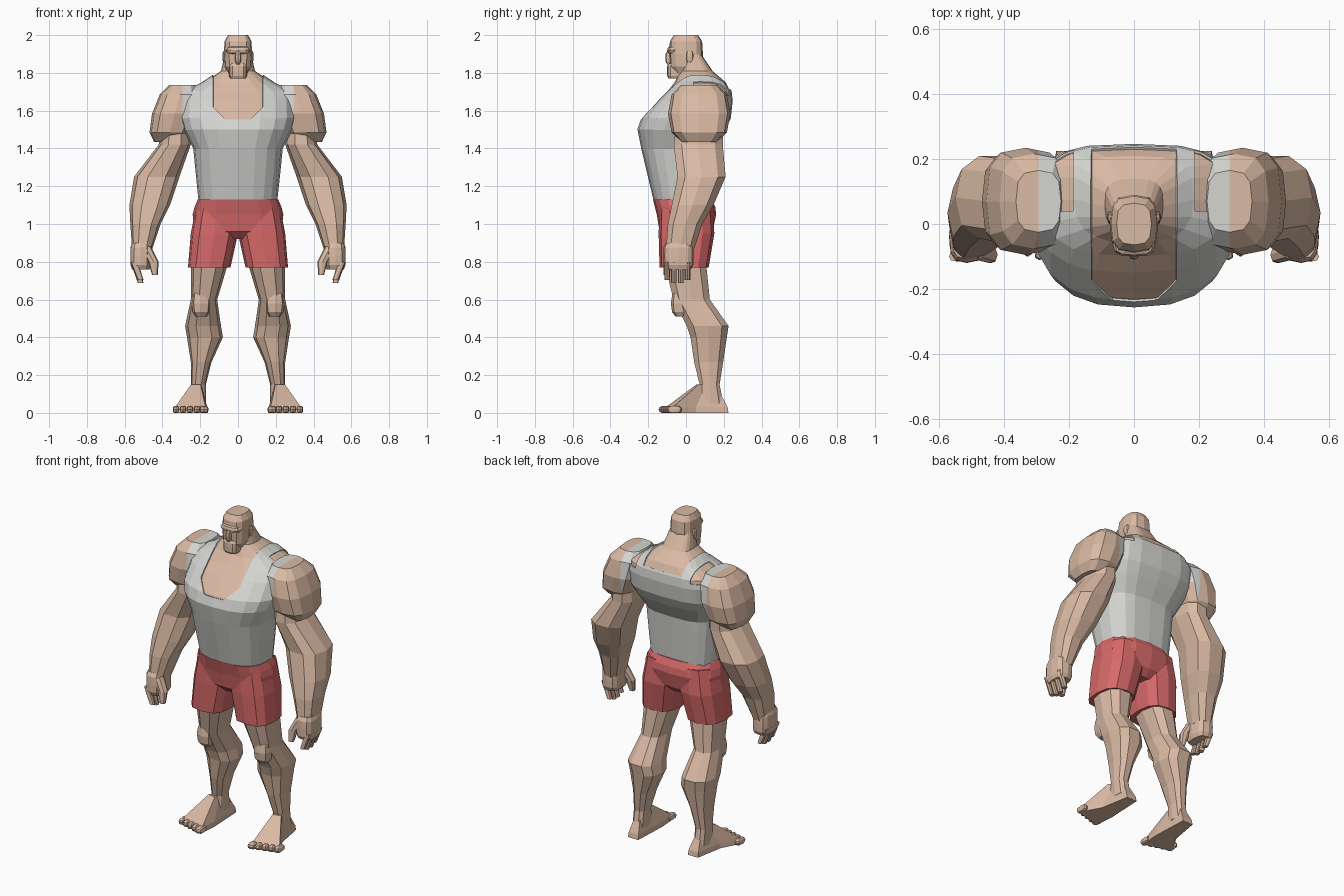
import bpy
import bmesh
import math
from mathutils import Vector

default_cube = bpy.data.objects.get("Cube")
if default_cube:
    bpy.data.objects.remove(default_cube, do_unlink=True)


def make_material(name, red, green, blue):
    material = bpy.data.materials.new(name)
    material.use_nodes = True
    colour = (red, green, blue, 1)
    material.diffuse_color = colour
    shader = material.node_tree.nodes["Principled BSDF"]
    shader.inputs["Base Color"].default_value = colour
    shader.inputs["Roughness"].default_value = 0.9
    return material


skin = make_material("skin", 0.7, 0.49, 0.37)
grey_cloth = make_material("light_grey_cloth", 0.66, 0.66, 0.64)
red_cloth = make_material("red_cloth", 0.68, 0.14, 0.14)


def rounded(value, exponent):
    return math.copysign(abs(value) ** (2 / exponent), value)


def section(height, left, right, front, back, sides, exponent, back_exponent):
    """Rounded horizontal outline that fills the given bounds."""
    middle = Vector(((left + right) / 2, (front + back) / 2, height))
    points = []
    for step in range(sides):
        angle = math.tau * step / sides
        power = back_exponent if math.sin(angle) > 0 else exponent
        across = rounded(math.cos(angle), power) * (right - left) / 2
        along = rounded(math.sin(angle), power) * (back - front) / 2
        points.append(middle + Vector((across, along, 0)))
    return points


def bridge(outlines, side):
    """Closed mesh through a stack of outlines, mirrored when side is negative."""
    bm = bmesh.new()
    loops = [[bm.verts.new((point.x * side, point.y, point.z)) for point in outline]
             for outline in outlines]
    for lower, upper in zip(loops, loops[1:]):
        for i in range(len(lower)):
            bm.faces.new((lower[i - 1], lower[i], upper[i], upper[i - 1]))
    bm.faces.new(loops[0])
    bm.faces.new(loops[-1])
    bmesh.ops.recalc_face_normals(bm, faces=bm.faces)
    return bm


def stack(rows, side=1, sides=10, exponent=2.5, back_exponent=2.5):
    return bridge([section(*row, sides, exponent, back_exponent) for row in rows], side)


def lump(centre, radius, side=1, sides=12, square=2.6, lean=0):
    """Blocky ellipsoid; square sets how boxy its upright profile is."""
    rows = []
    end = 0.9
    for level in (-end, -0.6, 0, 0.6, end):
        scale = (1 - abs(level) ** square) ** (1 / square)
        x = centre[0] + lean * level
        wide, deep = radius[0] * scale, radius[1] * scale
        rows.append((centre[2] + radius[2] * level / end,
                     x - wide, x + wide, centre[1] - deep, centre[1] + deep))
    return stack(rows, side, sides, exponent=3, back_exponent=3)


def finish(name, bm, *materials):
    mesh = bpy.data.meshes.new(name)
    bm.to_mesh(mesh)
    bm.free()
    for material in materials:
        mesh.materials.append(material)
    part = bpy.data.objects.new(name, mesh)
    bpy.context.scene.collection.objects.link(part)
    return part


def cut(bm, point, normal):
    geometry = bm.verts[:] + bm.edges[:] + bm.faces[:]
    bmesh.ops.bisect_plane(bm, geom=geometry, plane_co=point, plane_no=normal, dist=0.0005)


def symmetric(rows):
    return [(height, -half, half, front, back) for height, half, front, back in rows]


# Torso from waist to neck: height, half width, front, back
def torso_mesh():
    rows = [(1.1, 0.2, -0.16, 0.12), (1.4, 0.23, -0.23, 0.14), (1.5, 0.28, -0.25, 0.2),
            (1.56, 0.3, -0.23, 0.23), (1.65, 0.3, -0.15, 0.24), (1.7, 0.28, -0.1, 0.235),
            (1.75, 0.18, -0.06, 0.21), (1.81, 0.09, -0.03, 0.14), (1.9, 0.07, -0.02, 0.08)]
    return stack(symmetric(rows), sides=20, back_exponent=3.2)


finish("torso", torso_mesh(), skin)

# Tank top: the torso surface cut along straps and necklines, then thickened
strap_inner, strap_outer = 0.13, 0.185
scoop, nape, shoulder_blade = 1.55, 1.71, 1.68
front_limit = 0.04


def is_cloth(centre):
    across = abs(centre.x)
    if centre.z < scoop:
        return True
    if strap_inner < across < strap_outer:
        return centre.z < 1.8
    if centre.y < front_limit:
        return across > strap_outer or centre.z - scoop < across - strap_inner / 2
    return centre.z < (nape if across < strap_inner else shoulder_blade)


bm = torso_mesh()
for side in (1, -1):
    for edge in (strap_inner, strap_outer):
        cut(bm, (side * edge, 0, 0), (1, 0, 0))
    cut(bm, (side * strap_inner / 2, 0, scoop), (-side, 0, 1))
for height in (scoop, nape, shoulder_blade):
    cut(bm, (0, 0, height), (0, 0, 1))
cut(bm, (0, front_limit, 0), (0, 1, 0))
waist_cap = min(bm.faces, key=lambda face: face.calc_center_median().z)
bare = [face for face in bm.faces
        if face == waist_cap or not is_cloth(face.calc_center_median())]
bmesh.ops.delete(bm, geom=bare, context='FACES')
tank_top = finish("tank_top", bm, grey_cloth)
thickness = tank_top.modifiers.new("cloth_thickness", 'SOLIDIFY')
thickness.thickness = 0.007
thickness.offset = 1

# Head and face
finish("head", lump((0, 0, 1.9), (0.075, 0.09, 0.1), square=3.5), skin)
finish("jaw", lump((0, -0.05, 1.81), (0.048, 0.05, 0.04), square=5), skin)
finish("brow", lump((0, -0.06, 1.92), (0.066, 0.04, 0.022)), skin)
finish("nose", lump((0, -0.085, 1.88), (0.016, 0.025, 0.035), sides=8), skin)

# Seat of the shorts
seat = [(0.92, 0.1, -0.1, 0.1), (0.96, 0.23, -0.14, 0.14), (1.05, 0.24, -0.155, 0.16),
        (1.09, 0.23, -0.165, 0.155), (1.13, 0.213, -0.175, 0.135)]
finish("shorts_seat", stack(symmetric(seat), sides=16, exponent=2.8), red_cloth)

# Foot plan from the heel round the outside to the big toe
sole = [(0.17, 0.225), (0.24, 0.225), (0.27, 0.05), (0.34, -0.08), (0.17, -0.12), (0.16, 0)]
ankle = Vector((0.21, 0.13, 0))

for side, label in ((1, "left_"), (-1, "right_")):
    finish(label + "ear", lump((0.07, 0.02, 1.885), (0.013, 0.02, 0.03), side, sides=8), skin)

    # Shoulder sloping up to the neck, with cloth on its inner faces
    bm = lump((0.335, 0.07, 1.585), (0.12, 0.165, 0.15), side, lean=-0.045)
    cloth_edge = 0.295
    cut(bm, (side * cloth_edge, 0, 0), (1, 0, 0))
    for face in bm.faces:
        centre = face.calc_center_median()
        face.material_index = int(abs(centre.x) < cloth_edge and centre.z > scoop)
    finish(label + "shoulder", bm, skin, grey_cloth)

    # Arm from shoulder to wrist
    arm = [(0.85, 0.46, 0.56, -0.11, 0.04), (1, 0.41, 0.57, -0.1, 0.09),
           (1.1, 0.36, 0.575, -0.08, 0.15), (1.25, 0.31, 0.55, -0.05, 0.215),
           (1.42, 0.25, 0.42, -0.07, 0.2), (1.6, 0.26, 0.4, -0.05, 0.2)]
    finish(label + "arm", stack(arm, side), skin)

    # Hand
    finish(label + "palm",
           lump((0.515, -0.04, 0.83), (0.055, 0.08, 0.07), side, square=5), skin)
    thumb = [(0.73, 0.425, 0.455, -0.12, -0.09), (0.8, 0.42, 0.475, -0.12, -0.07),
             (0.88, 0.46, 0.52, -0.11, -0.05)]
    finish(label + "thumb", stack(thumb, side, sides=8), skin)
    for finger in range(4):
        front = finger * 0.036 - 0.115
        back = front + 0.03
        tip = 0.68 + abs(finger - 1.5) * 0.015
        rows = [(tip, 0.5, 0.53, front, back), (0.8, 0.53, 0.57, front, back)]
        finish(label + "finger_" + str(finger), stack(rows, side, sides=8), skin)

    # Leg of the shorts
    shorts_leg = [(0.77, 0.04, 0.265, -0.14, 0.12), (0.95, 0, 0.25, -0.145, 0.15),
                  (1.1, 0, 0.22, -0.14, 0.14)]
    finish(label + "shorts_leg", stack(shorts_leg, side, sides=12, exponent=3), red_cloth)

    # Leg from ankle to thigh, with the knee in front
    leg = [(0.05, 0.17, 0.25, 0.06, 0.2), (0.15, 0.17, 0.25, 0.07, 0.18),
           (0.27, 0.14, 0.25, 0.04, 0.2), (0.4, 0.08, 0.27, 0.02, 0.22),
           (0.46, 0.09, 0.28, 0, 0.23), (0.6, 0.11, 0.25, -0.07, 0.13),
           (0.8, 0.05, 0.25, -0.12, 0.11)]
    finish(label + "leg", stack(leg, side), skin)
    finish(label + "knee", lump((0.195, -0.02, 0.58), (0.05, 0.06, 0.07), side, sides=8), skin)

    # Foot tapering up to the ankle, with five toes along a slanted front
    layers = []
    for height, spread in ((0, 1), (0.03, 0.95), (0.15, 0.3)):
        lift = Vector((0, 0, height))
        layers.append([ankle.lerp(Vector((x, y, 0)), spread) + lift for x, y in sole])
    finish(label + "foot", bridge(layers, side), skin)
    for toe in range(5):
        width = 0.017 if toe else 0.024
        centre = (0.18 + toe * 0.037, toe * 0.011 - 0.105, 0.018)
        finish(label + "toe_" + str(toe),
               lump(centre, (width, 0.04, 0.018), side, sides=8), skin)
